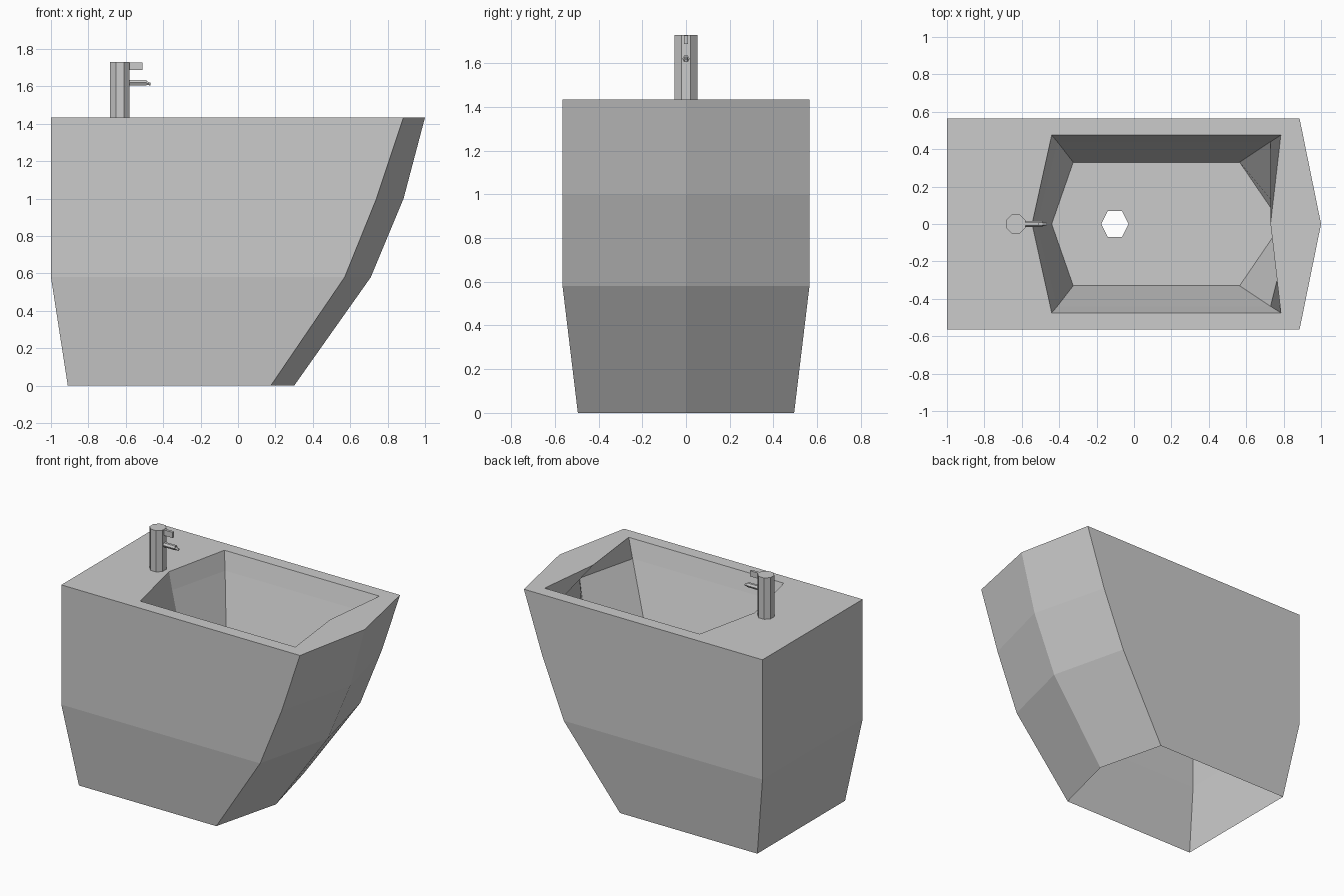
import bpy, bmesh, math
from mathutils import Matrix

if "Cube" in bpy.data.objects:
    bpy.data.objects.remove(bpy.data.objects["Cube"])


def finish(bm, name):
    mesh = bpy.data.meshes.new(name)
    bm.to_mesh(mesh)
    bm.free()
    obj = bpy.data.objects.new(name, mesh)
    bpy.context.collection.objects.link(obj)
    return obj


def ring(z, back_tip, back, front, tip, half):
    # six points, counter-clockwise from above, symmetric in y
    return [(back_tip, 0, z), (back, -half, z), (front, -half, z),
            (tip, 0, z), (front, half, z), (back, half, z)]


def prism(name, sides, r1, r2, length, centre, tilt=0.0, spin=0.0):
    # faceted cylinder; tilt turns its axis from z towards x
    bm = bmesh.new()
    m = (Matrix.Translation(centre) @ Matrix.Rotation(tilt, 4, 'Y')
         @ Matrix.Rotation(spin, 4, 'Z'))
    bmesh.ops.create_cone(bm, cap_ends=True, segments=sides, radius1=r1,
                          radius2=r2, depth=length, matrix=m)
    return finish(bm, name)


# Basin: one open-bottomed shell lofted up the outside, over the rim,
# down the bowl walls and across the floor to the drain hole
rings = [
    ring(0.00, -0.91, -0.91, 0.175, 0.30, 0.495),
    ring(0.58, -1.0, -1.0, 0.57, 0.71, 0.565),
    ring(1.00, -1.0, -1.0, 0.74, 0.885, 0.565),
    ring(1.435, -1.0, -1.0, 0.885, 1.0, 0.565),
    ring(1.435, -0.545, -0.44, 0.785, 0.73, 0.475),
    ring(1.31, -0.52, -0.41, 0.73, 0.84, 0.44),
    ring(0.96, -0.44, -0.325, 0.565, 0.79, 0.33),
    ring(0.96, -0.175, -0.14, -0.065, -0.03, 0.07),
]
bm = bmesh.new()
loops = [[bm.verts.new(p) for p in r] for r in rings]
for a, b in zip(loops, loops[1:]):
    for i in range(6):
        j = (i + 1) % 6
        bm.faces.new((a[i], a[j], b[j], b[i]))
finish(bm, "basin")

# Tap column
prism("tap_column", 8, 0.056, 0.056, 0.295, (-0.632, 0, 1.5825),
      spin=math.pi / 8)

# Spout with a narrower, drooping nozzle
prism("tap_spout", 6, 0.017, 0.017, 0.11, (-0.545, 0, 1.62), math.pi / 2)
prism("tap_nozzle", 6, 0.012, 0.008, 0.03, (-0.482, 0, 1.616),
      math.radians(105))

# Lever handle
bm = bmesh.new()
bmesh.ops.create_cube(bm, size=1.0, matrix=Matrix.Translation((-0.55, 0, 1.708))
                      @ Matrix.Diagonal((0.08, 0.018, 0.04, 1)))
finish(bm, "tap_handle")
